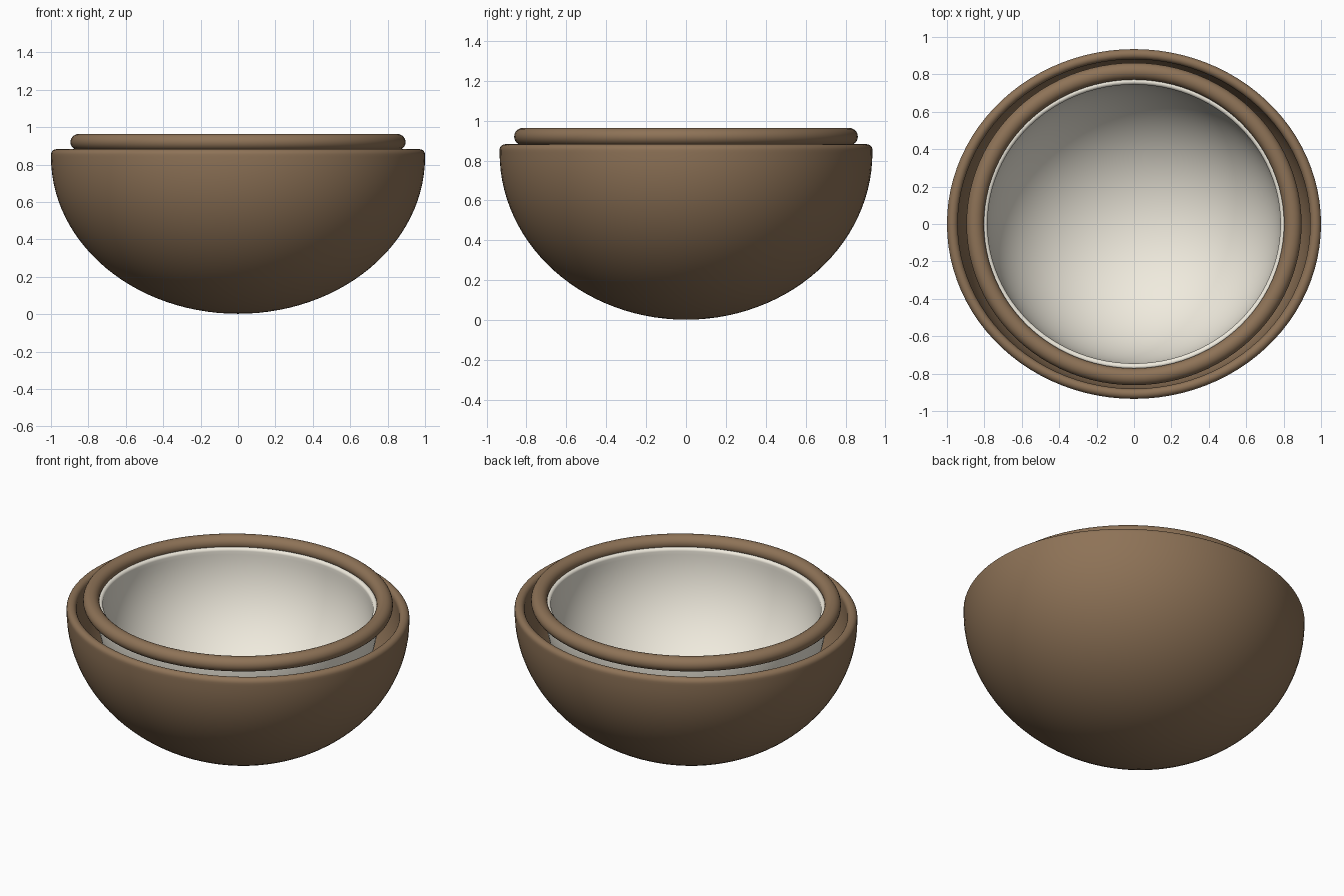
import bpy, bmesh, math
from mathutils import Vector

if "Cube" in bpy.data.objects:
    bpy.data.objects.remove(bpy.data.objects["Cube"])

SEGMENTS = 96


def material(name, rgb):
    mat = bpy.data.materials.new(name)
    mat.diffuse_color = (*rgb, 1)
    mat.use_nodes = True
    mat.node_tree.nodes["Principled BSDF"].inputs["Base Color"].default_value = mat.diffuse_color
    return mat


def lathe(name, profile, y_scale, mat, closed=False):
    """Revolve (radius, z) points around z, squashed along y."""
    bm = bmesh.new()
    verts = [bm.verts.new((r, 0, z)) for r, z in profile]
    edges = [bm.edges.new(pair) for pair in zip(verts, verts[1:])]
    if closed:
        edges.append(bm.edges.new((verts[-1], verts[0])))
    bmesh.ops.spin(bm, geom=verts + edges, cent=(0, 0, 0), axis=(0, 0, 1),
                   angle=math.tau, steps=SEGMENTS, use_duplicate=False)
    bmesh.ops.remove_doubles(bm, verts=bm.verts, dist=1e-4)
    bmesh.ops.scale(bm, vec=Vector((1, y_scale, 1)), verts=bm.verts)
    bmesh.ops.recalc_face_normals(bm, faces=bm.faces)
    mesh = bpy.data.meshes.new(name)
    bm.to_mesh(mesh)
    bm.free()
    mesh.materials.append(mat)
    mesh.shade_smooth()
    obj = bpy.data.objects.new(name, mesh)
    bpy.context.collection.objects.link(obj)
    return obj


def arc(cr, cz, rr, rz, start, end, n):
    """Elliptical arc of (radius, z) points, angles in degrees."""
    points = []
    for i in range(n + 1):
        a = math.radians(start + (end - start) * i / n)
        points.append((max(0, cr + rr * math.cos(a)), cz + rz * math.sin(a)))
    return points


def bowl_profile(radius, centre, depth, top, wall):
    """Outer curve up, rounded lip, inner curve back down to the axis."""
    half = wall / 2
    outer = arc(0, centre, radius, depth, -90, 0, 28)
    lip = arc(radius - half, top - half, half, half, 0, 180, 12)
    inner = arc(0, centre, radius - wall, depth - wall, 0, -90, 28)
    return outer + lip + inner


brown = material("husk_brown", (0.27, 0.17, 0.095))
cream = material("flesh_cream", (0.87, 0.83, 0.73))

# Outer husk
lathe("outer_shell", bowl_profile(1.0, 0.84, 0.838, 0.882, 0.058), 0.935, brown)

# Pale inner lining, standing free of the husk near the rim
lathe("inner_lining", bowl_profile(0.818, 0.87, 0.74, 0.908, 0.035), 0.952, cream)

# Rolled ring around the lining's mouth
lathe("rim_ring", arc(0.849, 0.92, 0.047, 0.044, 0, 345, 23), 0.962, brown, closed=True)
